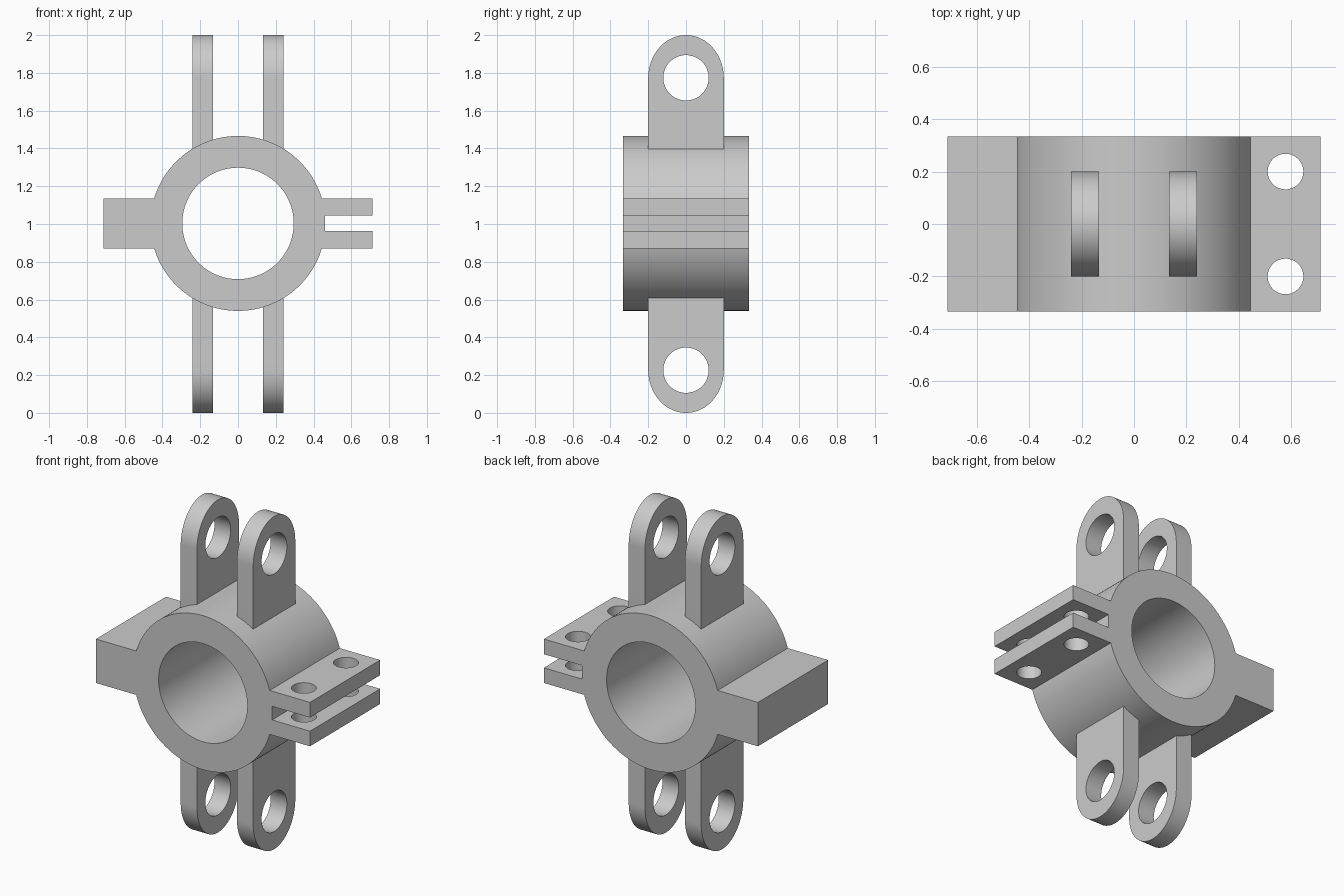
import bpy
import bmesh
from math import sin, cos, pi, asin
from mathutils import Matrix

cube = bpy.data.objects.get("Cube")
if cube:
    bpy.data.objects.remove(cube)

CENTRE = 1.0
OUTER, INNER = 0.463, 0.295
DEPTH = 0.333           # half length of the sleeve
FLANGE = 0.132          # half height of the side flanges
REACH = 0.712           # how far the flanges stick out
SLOT, SLOT_FLOOR = 0.041, 0.46

grey = bpy.data.materials.new("machined grey")
grey.use_nodes = True
grey.diffuse_color = (0.6, 0.6, 0.6, 1)
grey.node_tree.nodes["Principled BSDF"].inputs["Base Color"].default_value = (0.6, 0.6, 0.6, 1)


def arc(rx, ry, start, end, steps, cy=0.0):
    """Points along an elliptical arc."""
    angles = [start + (end - start) * i / steps for i in range(steps + 1)]
    return [(rx * cos(a), cy + ry * sin(a)) for a in angles]


def circle(radius, steps, cy=0.0):
    return arc(radius, radius, 0, 2 * pi, steps, cy)[:-1]


def plate(name, outlines, half_thickness, matrix):
    """Extrude a closed outline, with further outlines as holes."""
    curve = bpy.data.curves.new(name, "CURVE")
    curve.dimensions = "2D"
    curve.fill_mode = "BOTH"
    curve.extrude = half_thickness
    for points in outlines:
        spline = curve.splines.new("POLY")
        spline.points.add(len(points) - 1)
        for p, (u, v) in zip(spline.points, points):
            p.co = (u, v, 0, 1)
        spline.use_cyclic_u = True
    temp = bpy.data.objects.new(name + " outline", curve)
    bpy.context.collection.objects.link(temp)
    graph = bpy.context.evaluated_depsgraph_get()
    mesh = bpy.data.meshes.new_from_object(temp.evaluated_get(graph))
    bpy.data.objects.remove(temp)
    bpy.data.curves.remove(curve)

    bm = bmesh.new()
    bm.from_mesh(mesh)
    bmesh.ops.remove_doubles(bm, verts=bm.verts, dist=1e-5)
    bm.transform(matrix)
    bmesh.ops.recalc_face_normals(bm, faces=bm.faces)
    bm.to_mesh(mesh)
    bm.free()
    mesh.materials.clear()
    mesh.materials.append(grey)
    obj = bpy.data.objects.new(name, mesh)
    bpy.context.collection.objects.link(obj)
    return obj


def select(obj):
    bpy.ops.object.select_all(action="DESELECT")
    obj.select_set(True)
    bpy.context.view_layer.objects.active = obj


def smooth(obj):
    select(obj)
    bpy.ops.object.shade_smooth_by_angle(angle=pi / 6)


# Clamp sleeve: ring, solid flange on the right, slotted flange on the left
join = asin(FLANGE / OUTER)
profile = arc(OUTER, OUTER, join, pi - join, 72)
profile += [(-REACH, FLANGE), (-REACH, -FLANGE)]
profile += arc(OUTER, OUTER, pi + join, 2 * pi - join, 72)
profile += [(REACH, -FLANGE), (REACH, -SLOT), (SLOT_FLOOR, -SLOT),
            (SLOT_FLOOR, SLOT), (REACH, SLOT), (REACH, FLANGE)]
upright = Matrix.Translation((0, 0, CENTRE + 0.003)) @ Matrix.Rotation(pi / 2, 4, "X")
sleeve = plate("clamp_sleeve", [profile, circle(INNER, 128)], DEPTH, upright)

# Bolt holes through both ears of the slotted flange
for y in (-0.2, 0.2):
    bpy.ops.mesh.primitive_cylinder_add(vertices=48, radius=0.068, depth=0.6,
                                        location=(0.578, y, CENTRE))
    cutter = bpy.context.object
    cutter.hide_render = True
    select(sleeve)
    cut = sleeve.modifiers.new("bolt hole", "BOOLEAN")
    cut.operation = "DIFFERENCE"
    cut.solver = "EXACT"
    cut.object = cutter
    bpy.ops.object.modifier_apply(modifier=cut.name)
    bpy.data.objects.remove(cutter)
smooth(sleeve)

# Paired lugs above and below, sunk into the ring wall
LUG_X, LUG_HALF = 0.187, 0.054
EYE = 0.774             # eye height measured from the sleeve centre
lug = arc(0.2, 1 - EYE, 0, pi, 48, EYE) + [(-0.2, 0.35), (0.2, 0.35)]
eye = circle(0.12, 64, EYE)
sideways = Matrix(((0, 0, 1, 0), (1, 0, 0, 0), (0, 1, 0, 0), (0, 0, 0, 1)))
for end, flip in (("upper", 1), ("lower", -1)):
    for side, sign in (("left", 1), ("right", -1)):
        place = Matrix.Translation((sign * LUG_X, 0, CENTRE)) @ sideways
        shapes = [[(u, flip * v) for u, v in pts] for pts in (lug, eye)]
        smooth(plate(f"{end}_{side}_lug", shapes, LUG_HALF, place))
